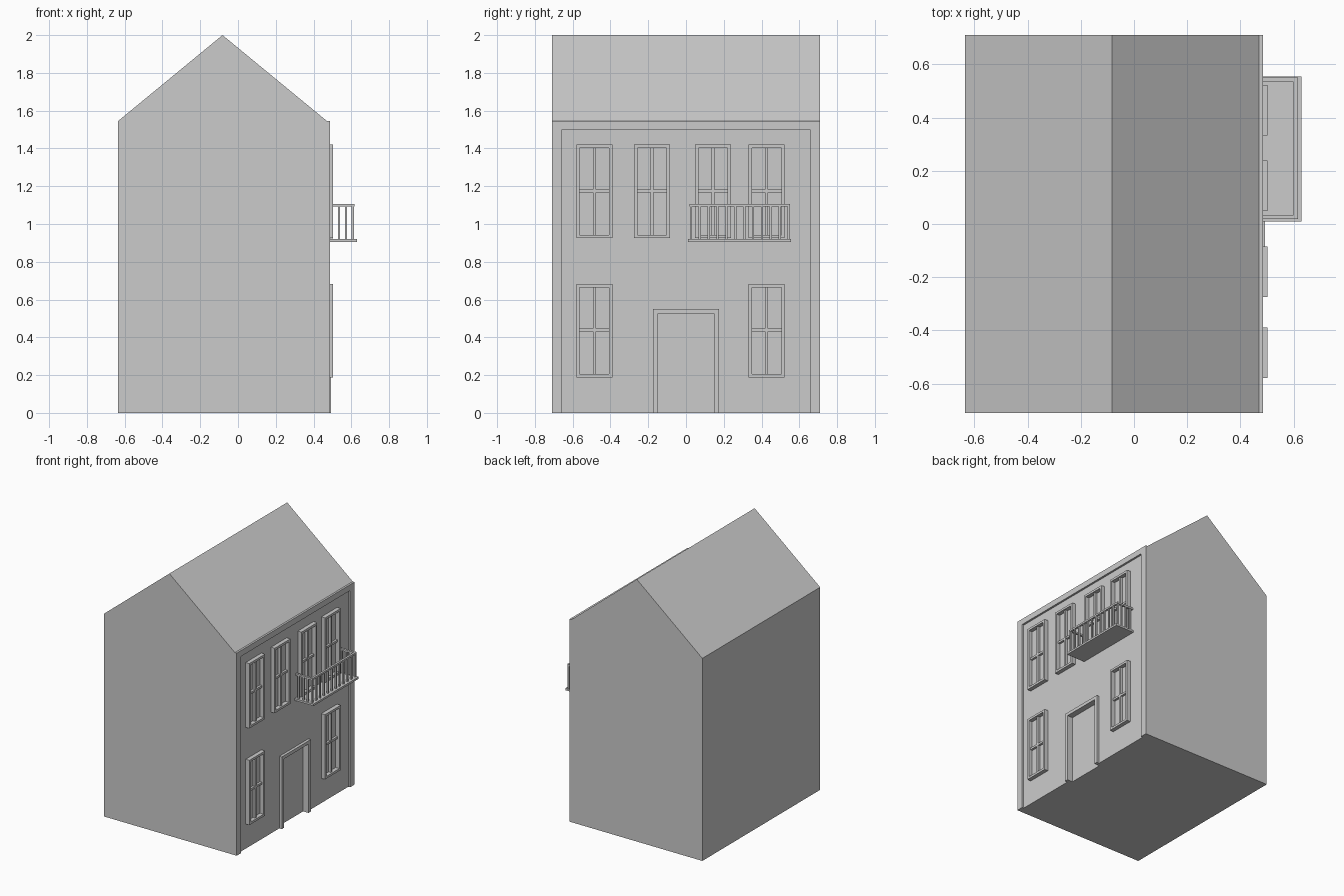
import bpy, bmesh

if "Cube" in bpy.data.objects:
    bpy.data.objects.remove(bpy.data.objects["Cube"])

grey = bpy.data.materials.new("light grey")
grey.diffuse_color = (0.6, 0.6, 0.6, 1)
grey.use_nodes = True
grey.node_tree.nodes["Principled BSDF"].inputs["Base Color"].default_value = grey.diffuse_color

WALL = 0.471   # x of the street wall


def finish(name, bm):
    bmesh.ops.recalc_face_normals(bm, faces=bm.faces)
    me = bpy.data.meshes.new(name)
    bm.to_mesh(me)
    bm.free()
    me.materials.append(grey)
    ob = bpy.data.objects.new(name, me)
    bpy.context.collection.objects.link(ob)
    return ob


def prism(name, pts, axis, a, b):
    """Extrude an outline along x (points are y,z) or y (points are x,z)."""
    bm = bmesh.new()
    place = (lambda p: (a, p[0], p[1])) if axis == 'x' else (lambda p: (p[0], a, p[1]))
    face = bm.faces.new([bm.verts.new(place(p)) for p in pts])
    ext = bmesh.ops.extrude_face_region(bm, geom=[face])
    move = (b - a, 0, 0) if axis == 'x' else (0, b - a, 0)
    bmesh.ops.translate(bm, vec=move,
                        verts=[v for v in ext['geom'] if isinstance(v, bmesh.types.BMVert)])
    return finish(name, bm)


def box(name, x0, x1, y0, y1, z0, z1):
    return prism(name, [(y0, z0), (y1, z0), (y1, z1), (y0, z1)], 'x', x0, x1)


def arch(name, w, h, t, x0, x1, top):
    """Three-sided surround standing on the ground."""
    pts = [(-w, 0), (-w, h), (w, h), (w, 0), (w - t, 0), (w - t, h - top),
           (t - w, h - top), (t - w, 0)]
    return prism(name, pts, 'x', x0, x1)


def window(name, y, z0, z1):
    """Frame with a cross of thinner glazing bars."""
    w, t, front = 0.095, 0.017, 0.502
    box(name + "_left", WALL, front, y - w, y - w + t, z0, z1)
    box(name + "_right", WALL, front, y + w - t, y + w, z0, z1)
    box(name + "_top", WALL, front, y - w + t, y + w - t, z1 - t, z1)
    box(name + "_sill", WALL, front, y - w + t, y + w - t, z0, z0 + t)
    mid = (z0 + z1) / 2 + 0.003
    box(name + "_mullion", WALL, 0.49, y - 0.008, y + 0.008, z0 + t, z1 - t)
    box(name + "_crossbar", WALL, 0.488, y - w + t, y + w - t, mid - 0.008, mid + 0.008)


# House body with gable roof
body = prism("house_body", [(-0.635, 0), (WALL, 0), (WALL, 1.545), (-0.082, 2.0),
                            (-0.635, 1.545)], 'y', -0.71, 0.71)

# Doorway recess
cutter = box("doorway_cutter", WALL - 0.025, 0.6, -0.148, 0.148, -0.1, 0.525)
cutter.hide_render = True
cutter.hide_viewport = True
cut = body.modifiers.new("doorway", 'BOOLEAN')
cut.object = cutter
cut.operation = 'DIFFERENCE'
cut.solver = 'EXACT'

# Facade border and door surround
arch("facade_border", 0.71, 1.545, 0.053, WALL, 0.486, 0.045)
arch("door_surround", 0.175, 0.55, 0.027, WALL, 0.492, 0.025)

# Windows
for i, y in enumerate((-0.485, -0.18, 0.143, 0.427)):
    window(f"upper_window_{i}", y, 0.925, 1.42)
for i, y in enumerate((-0.485, 0.427)):
    window(f"lower_window_{i}", y, 0.188, 0.682)

# Balcony slab, handrails and balusters
box("balcony_slab", WALL, 0.63, 0.01, 0.555, 0.905, 0.92)
r, xr, ya, yb = 0.006, 0.608, 0.026, 0.543
box("front_handrail", xr - 0.008, xr + 0.008, ya - 0.008, yb + 0.008, 1.093, 1.107)
for k, y in enumerate((ya, yb)):
    box(f"side_handrail_{k}", WALL, xr - 0.008, y - 0.008, y + 0.008, 1.093, 1.107)
    for j, x in enumerate((0.495, 0.535, 0.572)):
        box(f"side_baluster_{k}_{j}", x - r, x + r, y - r, y + r, 0.92, 1.093)
N = 12
for i in range(N):
    y = ya + (yb - ya) * i / (N - 1)
    box(f"front_baluster_{i}", xr - r, xr + r, y - r, y + r, 0.92, 1.093)
